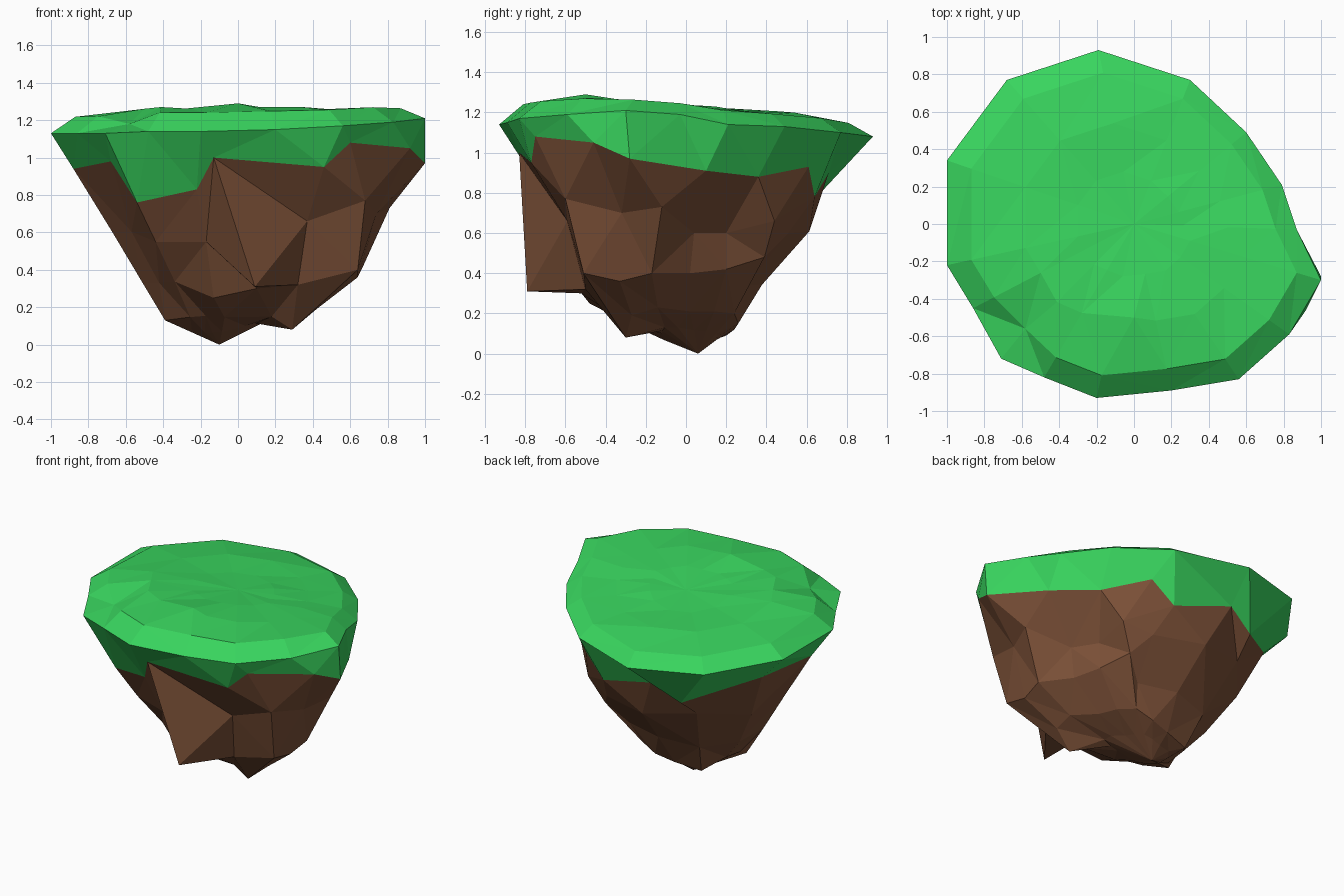
import bpy, bmesh, random
from mathutils import Vector

if "Cube" in bpy.data.objects:
    bpy.data.objects.remove(bpy.data.objects["Cube"])
random.seed(4)

# Outline of the grass rim, clockwise from the back
RIM = [(-.19, .93, 1.08), (.30, .77, 1.10), (.60, .49, 1.13), (.79, .21, 1.14),
       (.87, -.03, 1.19), (1.0, -.30, 1.21), (.83, -.59, 1.19), (.56, -.83, 1.17),
       (.20, -.89, 1.15), (-.20, -.93, 1.14), (-.48, -.82, 1.14), (-.71, -.72, 1.13),
       (-.86, -.45, 1.13), (-1.0, -.22, 1.13), (-1.0, .34, 1.13), (-.68, .77, 1.10)]
# Ragged line where the grass meets the rock
EDGE = [(-.22, .71, .90), (.20, .64, .78), (.36, .61, .93), (.58, .36, .88),
        (.80, .10, .91), (1.0, -.28, .97), (.92, -.46, 1.05), (.60, -.75, 1.08),
        (.46, -.77, .95), (-.13, -.83, 1.0), (-.22, -.73, .83), (-.54, -.60, .76),
        (-.68, -.55, .98), (-.88, -.15, .94), (-.82, .32, .95), (-.42, .66, .79)]
N = len(RIM)
APEX = Vector((-.10, .06, 0))


def rock_ring(sx, sy, cx, cy, z, dz, special):
    """Shrunken copy of the rim with rough heights and a few placed corners."""
    ring = [(x * sx + cx, y * sy + cy, z + random.uniform(-dz, dz)) for x, y, _ in RIM]
    for i, p in special.items():
        ring[i] = p
    return ring


def top_ring(s, lift, blend, rough):
    """Inner ring of the grass, blending from the rim height to a gentle slope."""
    out = []
    for x, y, z in RIM:
        x, y = x * s, y * s
        slope = 1.235 - .08 * y + .005 * x
        out.append((x, y, (z + lift) * (1 - blend) + slope * blend
                    + random.uniform(-rough, rough)))
    return out


def loft(name, rings, cap, color_name, color):
    """Join rings from top to bottom, close one end with a fan, cut to triangles."""
    bm = bmesh.new()
    rows = [[bm.verts.new(p) for p in r] for r in rings]
    for a, b in zip(rows, rows[1:]):
        for i in range(N):
            j = (i + 1) % N
            bm.faces.new((a[i], a[j], b[j], b[i]))
    row, point = (rows[0], cap[1]) if cap[0] == 'top' else (rows[-1], cap[1])
    tip = bm.verts.new(point)
    for i in range(N):
        j = (i + 1) % N
        tri = (row[j], row[i], tip) if cap[0] == 'top' else (row[i], row[j], tip)
        bm.faces.new(tri)
    bmesh.ops.triangulate(bm, faces=bm.faces[:], quad_method='SHORT_EDGE')
    # RIM runs clockwise, so make the faces point away from the island's middle
    up = [f for f in bm.faces if f.normal.dot(f.calc_center_median() - Vector((0, 0, .7))) > 0]
    if len(up) * 2 < len(bm.faces):
        bmesh.ops.reverse_faces(bm, faces=bm.faces[:])
    me = bpy.data.meshes.new(name)
    bm.to_mesh(me)
    bm.free()
    mat = bpy.data.materials.new(color_name)
    mat.diffuse_color = (*color, 1)
    mat.use_nodes = True
    mat.node_tree.nodes["Principled BSDF"].inputs["Base Color"].default_value = mat.diffuse_color
    me.materials.append(mat)
    ob = bpy.data.objects.new(name, me)
    bpy.context.collection.objects.link(ob)
    return ob


# Rock: upper bulge, lower bulge and underside, with the two front spikes
mid = rock_ring(.72, .66, .05, .0, .63, .04, {
    2: (.46, .44, .66), 3: (.46, .20, .60), 4: (.56, .04, .60), 5: (.81, -.12, .73),
    6: (.74, -.32, .70), 7: (.68, -.60, .77), 8: (.37, -.59, .66),
    9: (.09, -.79, .31), 10: (-.17, -.60, .55), 11: (-.44, -.50, .55)})
low = rock_ring(.56, .45, .06, -.04, .33, .02, {
    2: (.36, .39, .48), 3: (.45, .20, .42), 4: (.52, .02, .40), 5: (.66, -.17, .40),
    6: (.64, -.33, .36), 7: (.64, -.51, .40), 8: (.32, -.50, .32),
    9: (.10, -.52, .30), 10: (-.13, -.48, .25), 13: (-.51, -.14, .33)})
base = rock_ring(.36, .27, .0, -.03, .15, .02, {
    0: (-.08, .24, .12), 1: (.06, .26, .15), 2: (.18, .24, .20), 3: (.26, .14, .21),
    4: (.31, .02, .21), 5: (.42, -.14, .23), 6: (.42, -.27, .19),
    7: (.29, -.30, .08), 8: (.18, -.30, .15), 12: (-.39, -.12, .13), 15: (-.26, .20, .09)})
under = []
for p in base:
    x, y = Vector(p).lerp(APEX, .5).xy
    under.append((x, y, .065 + .25 * max(0, x + .1)))
loft("rock_base", [EDGE, mid, low, base, under], ('bottom', APEX),
     "brown rock", (.195, .079, .038))

# Grass: faceted gently sloping top and a ragged skirt
outer = top_ring(.87, .06, .45, .006)
outer[11] = (-.58, -.56, 1.18)
middle = top_ring(.58, .1, 1, .010)
middle[9] = (0.0, -.50, 1.29)
inner = top_ring(.3, .1, 1, .006)
loft("grass_cap", [inner, middle, outer, RIM, EDGE], ('top', (0, 0, 1.228)),
     "grass green", (.04, .66, .112))
